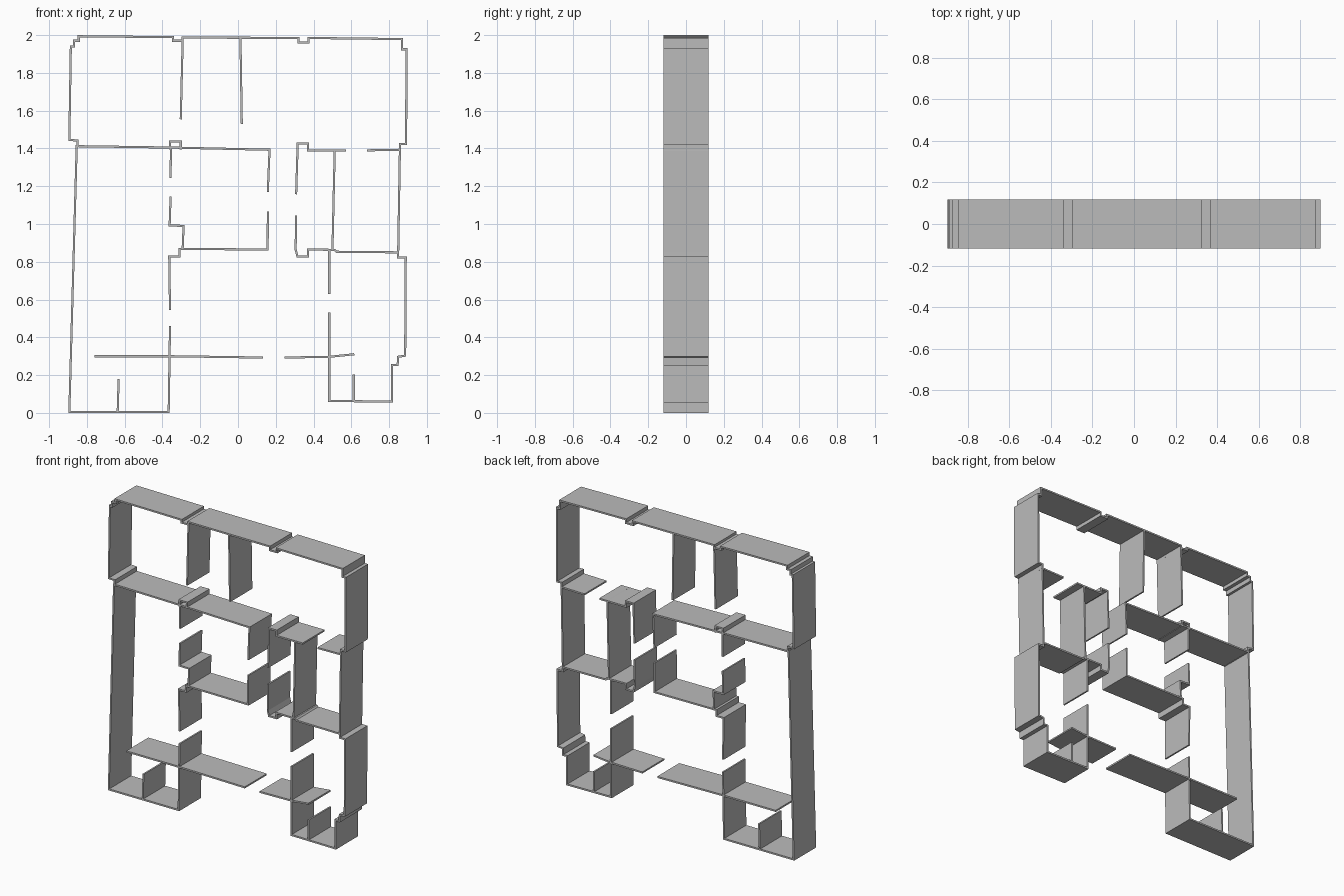
import bpy
import bmesh
from mathutils import Vector

default_cube = bpy.data.objects.get("Cube")
if default_cube:
    bpy.data.objects.remove(default_cube, do_unlink=True)

HALF_DEPTH = 0.118
HALF_THICKNESS = 0.0055

plaster = bpy.data.materials.new("plaster grey")
plaster.use_nodes = True
GREY = (0.5, 0.5, 0.5, 1)
plaster.diffuse_color = GREY
plaster.node_tree.nodes["Principled BSDF"].inputs["Base Color"].default_value = GREY


def offset_path(points, amount):
    """Shift an open path sideways with mitred corners."""
    dirs = [(b - a).normalized() for a, b in zip(points, points[1:])]
    dirs = [dirs[0]] + dirs + [dirs[-1]]
    shifted = []
    for point, before, after in zip(points, dirs, dirs[1:]):
        n_before = Vector((-before.y, before.x))
        n_after = Vector((-after.y, after.x))
        mitre = (n_before + n_after).normalized()
        shifted.append(point + mitre * amount / max(mitre.dot(n_after), 0.4))
    return shifted


def wall(name, *path):
    """Thin wall following a path in x and z, extruded through the depth."""
    points = [Vector(p) for p in path]
    points[0] += (points[0] - points[1]).normalized() * HALF_THICKNESS
    points[-1] += (points[-1] - points[-2]).normalized() * HALF_THICKNESS
    left = offset_path(points, HALF_THICKNESS)
    right = offset_path(points, -HALF_THICKNESS)

    bm = bmesh.new()
    rings = []
    for a, b in zip(left, right):
        rings.append([bm.verts.new((p.x, y, p.y)) for p, y in (
            (a, -HALF_DEPTH), (b, -HALF_DEPTH), (b, HALF_DEPTH), (a, HALF_DEPTH))])
    for first, second in zip(rings, rings[1:]):
        for i in range(len(first)):
            j = (i + 1) % len(first)
            bm.faces.new((first[i], first[j], second[j], second[i]))
    bm.faces.new(rings[0])
    bm.faces.new(rings[-1][::-1])
    bmesh.ops.recalc_face_normals(bm, faces=bm.faces)

    mesh = bpy.data.meshes.new(name)
    bm.to_mesh(mesh)
    bm.free()
    mesh.materials.append(plaster)
    obj = bpy.data.objects.new(name, mesh)
    bpy.context.collection.objects.link(obj)
    return obj


# Outer shell, clockwise from the upper right-hand side
wall("upper_right_outer_wall", (-.85, 1.41), (-.85, 1.442), (-.893, 1.445),
     (-.885, 1.94), (-.868, 1.94), (-.868, 1.97), (-.843, 1.97),
     (-.843, 1.994), (-.345, 1.989), (-.345, 1.97), (-.293, 1.97),
     (-.293, 1.987), (.013, 1.986))
wall("upper_left_outer_wall", (.013, 1.986), (.32, 1.985), (.32, 1.96),
     (.373, 1.96), (.373, 1.985), (.868, 1.979), (.868, 1.925),
     (.892, 1.925), (.89, 1.423), (.857, 1.423), (.857, 1.39), (.848, .85))
wall("lower_left_outer_wall", (.848, .85), (.848, .823), (.888, .823),
     (.885, .303), (.848, .297), (.845, .253), (.815, .253),
     (.815, .06), (.483, .063), (.483, .525))
wall("lower_right_outer_wall", (-.367, 1.405), (-.854, 1.412),
     (-.893, .0055), (-.367, .0055), (-.36, .455))

# Upper room partitions
wall("upper_right_partition", (-.293, 1.97), (-.303, 1.56))
wall("upper_centre_partition", (.013, 1.985), (.02, 1.535))

# Central room
wall("central_room_top", (-.367, 1.405), (.167, 1.393), (.158, 1.175))
wall("central_room_top_boxing", (-.36, 1.40), (-.36, 1.436), (-.303, 1.436), (-.303, 1.40))
wall("central_room_upper_jamb", (-.355, 1.40), (-.357, 1.25))
wall("central_room_base", (-.357, 1.14), (-.362, .992), (-.288, .99),
     (-.293, .868), (.157, .865), (.158, 1.06))
wall("hall_stepped_wall", (-.293, .868), (-.31, .868), (-.31, .828),
     (-.364, .828), (-.36, .55))

# Left-hand rooms
wall("left_room_top", (.308, 1.163), (.316, 1.426), (.37, 1.426), (.37, 1.39), (.565, 1.39))
wall("left_room_top_stub", (.688, 1.39), (.857, 1.393))
wall("left_room_divider", (.512, 1.39), (.5, .865))
wall("left_room_base", (.308, 1.04), (.305, .865), (.315, .828), (.37, .828),
     (.37, .865), (.513, .863), (.522, .853), (.848, .85))
wall("lower_left_upper_jamb", (.483, .635), (.483, .863))

# Lower cross walls and short partitions
wall("cross_wall_right", (-.753, .3), (-.36, .3), (.128, .293))
wall("cross_wall_left", (.252, .293), (.485, .297), (.61, .31))
wall("lower_right_partition", (-.637, .006), (-.632, .175))
wall("lower_left_partition", (.613, .062), (.613, .197))
